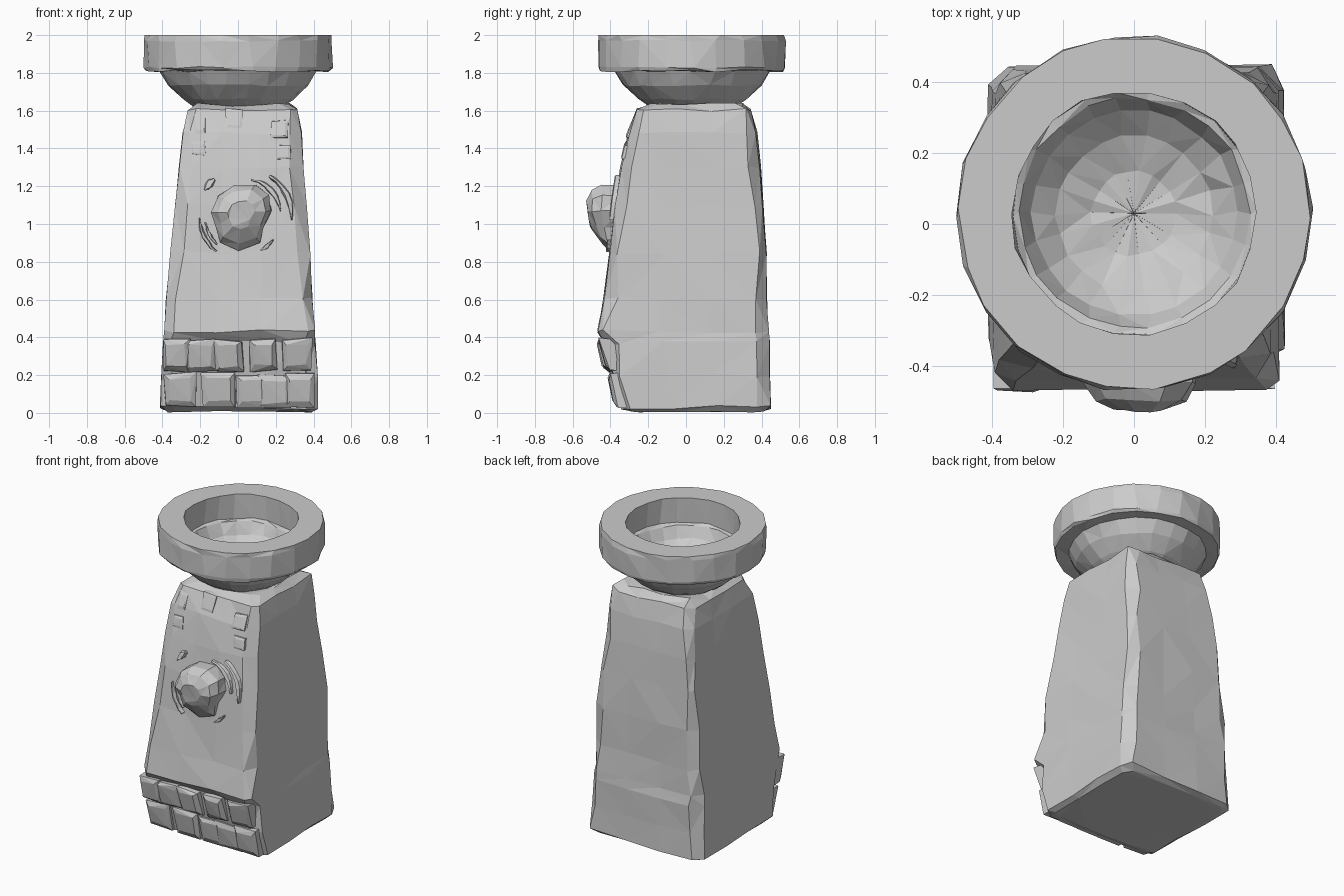
import bpy, bmesh, math, random
from mathutils import Vector

if "Cube" in bpy.data.objects:
    bpy.data.objects.remove(bpy.data.objects["Cube"])

random.seed(7)
rnd = random.uniform


def lerp(a, b, t):
    return a + (b - a) * t


def finish(name, bm):
    """Triangulated, flat-shaded object from a bmesh."""
    bmesh.ops.recalc_face_normals(bm, faces=bm.faces)
    bmesh.ops.triangulate(bm, faces=bm.faces)
    mesh = bpy.data.meshes.new(name)
    bm.to_mesh(mesh)
    bm.free()
    obj = bpy.data.objects.new(name, mesh)
    bpy.context.collection.objects.link(obj)
    return obj


def loft(name, rings):
    """Skin closed rings of equal length and cap both ends."""
    bm = bmesh.new()
    loops = [[bm.verts.new(p) for p in ring] for ring in rings]
    for a, b in zip(loops, loops[1:]):
        for i in range(len(a)):
            j = (i + 1) % len(a)
            bm.faces.new((a[i], a[j], b[j], b[i]))
    for loop in (loops[0], loops[-1]):
        bm.faces.new(loop)
    return finish(name, bm)


# heights of the pillar: z, left, right, front, back
SECTIONS = [
    (0.03, -0.41, 0.425, -0.345, 0.445),
    (0.20, -0.405, 0.42, -0.38, 0.445),
    (0.37, -0.395, 0.41, -0.425, 0.44),
    (0.43, -0.39, 0.405, -0.465, 0.437),
    (0.60, -0.38, 0.395, -0.435, 0.43),
    (0.85, -0.355, 0.38, -0.40, 0.425),
    (1.10, -0.33, 0.36, -0.375, 0.41),
    (1.30, -0.31, 0.345, -0.345, 0.395),
    (1.48, -0.29, 0.335, -0.305, 0.375),
    (1.60, -0.265, 0.315, -0.255, 0.345),
]


def front_y(z):
    for a, b in zip(SECTIONS, SECTIONS[1:]):
        if z <= b[0]:
            return lerp(a[3], b[3], (z - a[0]) / (b[0] - a[0]))
    return SECTIONS[-1][3]


def worn_ring(z, x0, x1, y0, y1, wobble=0.006):
    """Rectangle with irregularly chipped corners and two points per side."""
    corners = [(x0, y0), (x1, y0), (x1, y1), (x0, y1)]
    pts = []
    for i, (cx, cy) in enumerate(corners):
        c = Vector((cx, cy, z))
        before = Vector((*corners[i - 1], z))
        after = Vector((*corners[(i + 1) % 4], z))
        for target in (before, after):
            pts.append(c + (target - c).normalized() * rnd(0.025, 0.075))
        for t in (0.35, 0.65):
            pts.append(c.lerp(after, t))
    for p in pts:
        p.x += rnd(-wobble, wobble) * 0.7
        p.y += rnd(-wobble, wobble)
        p.z += rnd(-2, 2) * wobble
    return pts


# Pillar
rings = [worn_ring(0.008, -0.37, 0.39, -0.29, 0.41, 0.003)]
rings += [worn_ring(*s) for s in SECTIONS]
rings.append(worn_ring(1.63, -0.21, 0.27, -0.19, 0.30))
loft("pillar", rings)

# Bowl and heavy rim, turned around the vertical axis
PROFILE = [(0.001, 1.65), (0.12, 1.66), (0.22, 1.70), (0.29, 1.76), (0.325, 1.83),
           (0.345, 1.84), (0.345, 2.0), (0.495, 2.0), (0.50, 1.97), (0.50, 1.83),
           (0.49, 1.81), (0.415, 1.81), (0.37, 1.735), (0.29, 1.66), (0.20, 1.60),
           (0.001, 1.60)]
SIDES = 22
rings = []
for r, z in PROFILE:
    ring = []
    for i in range(SIDES):
        a = math.tau * (i + rnd(-0.12, 0.12)) / SIDES
        rr = r if r < 0.01 else r + rnd(-0.006, 0.004)
        zz = z if z == 2.0 else z + rnd(-0.006, 0.006)
        ring.append((rr * math.cos(a), 0.03 + rr * math.sin(a), zz))
    rings.append(ring)
loft("bowl", rings)

# Carved boss on the front, narrowing towards the bottom
OUTLINE = [(-0.14, 1.06), (-0.11, 1.15), (-0.03, 1.20), (0.09, 1.205), (0.16, 1.15),
           (0.175, 1.07), (0.13, 0.98), (0.11, 0.90), (0.0, 0.86), (-0.09, 0.90),
           (-0.12, 0.99)]
rings = []
for scale, y, slope in ((1.0, -0.34, 0), (1.0, -0.445, 0.1), (0.82, -0.495, 0.16),
                        (0.45, -0.525, 0.12)):
    ring = []
    for x, z in OUTLINE:
        zz = lerp(1.06, z, scale)
        back = slope * max(0, 1.06 - zz) * 2
        ring.append((lerp(0.02, x, scale) + rnd(-0.008, 0.008),
                     y + back + rnd(-0.006, 0.006), zz + rnd(-0.004, 0.004)))
    rings.append(ring)
loft("boss", rings)


def carved_arc(name, radius, start, end, width, height=0.025, steps=6):
    """Thin tapered ridge following a circle around the boss."""
    rings = []
    for i in range(steps + 1):
        t = i / steps
        a = math.radians(lerp(start, end, t))
        w = width * (0.25 + 0.75 * math.sin(math.pi * t))
        ring = []
        for dr, out in ((-w, -0.02), (-w * 0.5, height), (w * 0.5, height * 0.8), (w, -0.02)):
            r = radius + dr + rnd(-0.004, 0.004)
            x, z = 0.03 + r * math.cos(a), 1.04 + r * math.sin(a)
            ring.append((x, front_y(z) - out, z))
        rings.append(ring)
    loft(name, rings)


# Ridges around the boss
for i, args in enumerate([(0.20, 78, 8, 0.018), (0.255, 58, -4, 0.022),
                          (0.235, 182, 232, 0.016), (0.205, 188, 226, 0.012),
                          (0.20, 295, 322, 0.013), (0.25, 128, 146, 0.028)]):
    carved_arc(f"ridge_{i + 1}", *args)


def rock(name, x, z, w, h, depth):
    """Angular stone: hull of a jittered block set into the front face."""
    bm = bmesh.new()
    for sx in (-1, 1):
        for sz in (-1, 1):
            for out, s in ((-0.06, 1.0), (depth * 0.5, 1.0), (depth, 0.65)):
                px = x + sx * w / 2 * s * rnd(0.82, 1.06)
                pz = max(0.025, z + sz * h / 2 * s * rnd(0.82, 1.06))
                px = max(-0.395, min(0.405, px))
                bm.verts.new((px, front_y(pz) - out * rnd(0.85, 1.1), pz))
    hull = bmesh.ops.convex_hull(bm, input=bm.verts)
    loose = {g for g in hull["geom_interior"] + hull["geom_unused"]
             if isinstance(g, bmesh.types.BMVert)}
    bmesh.ops.delete(bm, geom=list(loose), context='VERTS')
    finish(name, bm)


# Two courses of rough stones along the foot
ROWS = [(0.12, 0.19, 0.03, [-0.31, -0.10, 0.07, 0.19, 0.33]),
        (0.305, 0.18, 0.04, [-0.33, -0.20, -0.05, 0.13, 0.31])]
for r, (z, h, depth, xs) in enumerate(ROWS):
    for c, x in enumerate(xs):
        rock(f"foot_stone_{r + 1}_{c + 1}", x, z + rnd(-0.015, 0.015),
             rnd(0.15, 0.19), h, depth + rnd(-0.008, 0.01))

# Small chips near the top of the front face
for i, (x, z) in enumerate([(-0.2, 1.53), (0.22, 1.5), (0.24, 1.38), (-0.21, 1.4), (-0.02, 1.56)]):
    rock(f"chip_{i + 1}", x, z, rnd(0.06, 0.1), rnd(0.07, 0.12), 0.01)
